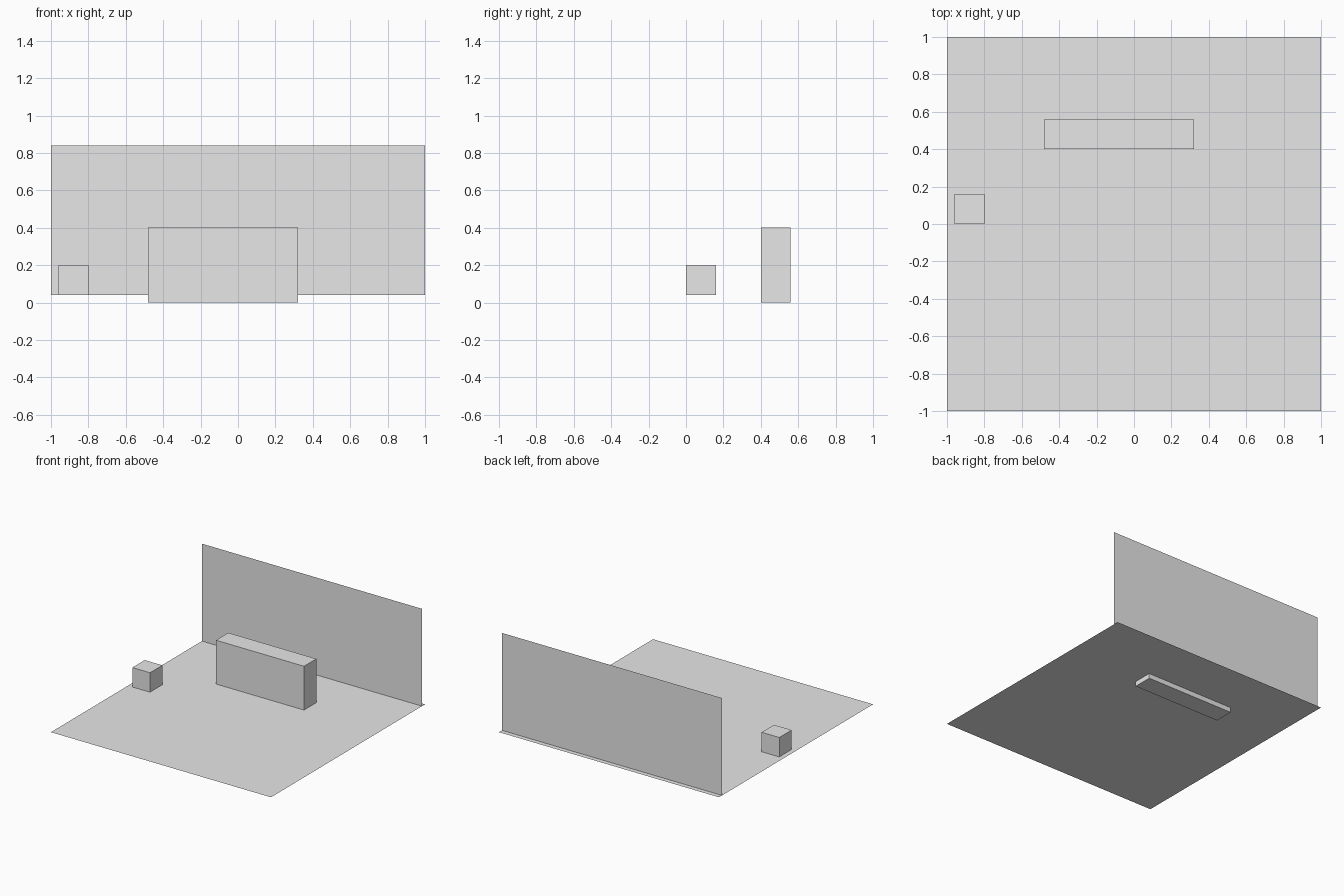
import bpy
import math

default = bpy.data.objects.get("Cube")
if default:
    bpy.data.objects.remove(default, do_unlink=True)

# One plain grey for everything
GREY = (0.8, 0.8, 0.8, 1.0)
grey = bpy.data.materials.new("light_grey")
grey.use_nodes = True
grey.diffuse_color = GREY
for node in grey.node_tree.nodes:
    if node.type == "BSDF_PRINCIPLED":
        node.inputs["Base Color"].default_value = GREY

FLOOR_Z = 0.04


def finish(name, scale):
    """Name the new object, apply its size and colour it."""
    obj = bpy.context.object
    obj.name = name
    obj.scale = scale
    bpy.ops.object.transform_apply(location=False, rotation=True, scale=True)
    obj.data.materials.append(grey)
    return obj


def block(name, low, high):
    """Box spanning two opposite corners."""
    centre = [(a + b) / 2 for a, b in zip(low, high)]
    bpy.ops.mesh.primitive_cube_add(size=1, location=centre)
    return finish(name, [b - a for a, b in zip(low, high)])


def sheet(name, centre, width, depth, tilt=0.0):
    """Flat single-sided panel, tilted about x."""
    bpy.ops.mesh.primitive_plane_add(size=1, location=centre, rotation=(tilt, 0, 0))
    return finish(name, (width, depth, 1))


# Ground sheet and upright back wall
sheet("floor", (0, 0, FLOOR_Z), 2, 2)
sheet("back_wall", (0, 0.96, FLOOR_Z + 0.4), 2, 0.8, math.pi / 2)

# Long block sunk through the floor, and a small cube resting on it
block("long_block", (-0.48, 0.4, 0), (0.32, 0.56, 0.4))
block("small_cube", (-0.96, 0, FLOOR_Z), (-0.8, 0.16, FLOOR_Z + 0.16))
